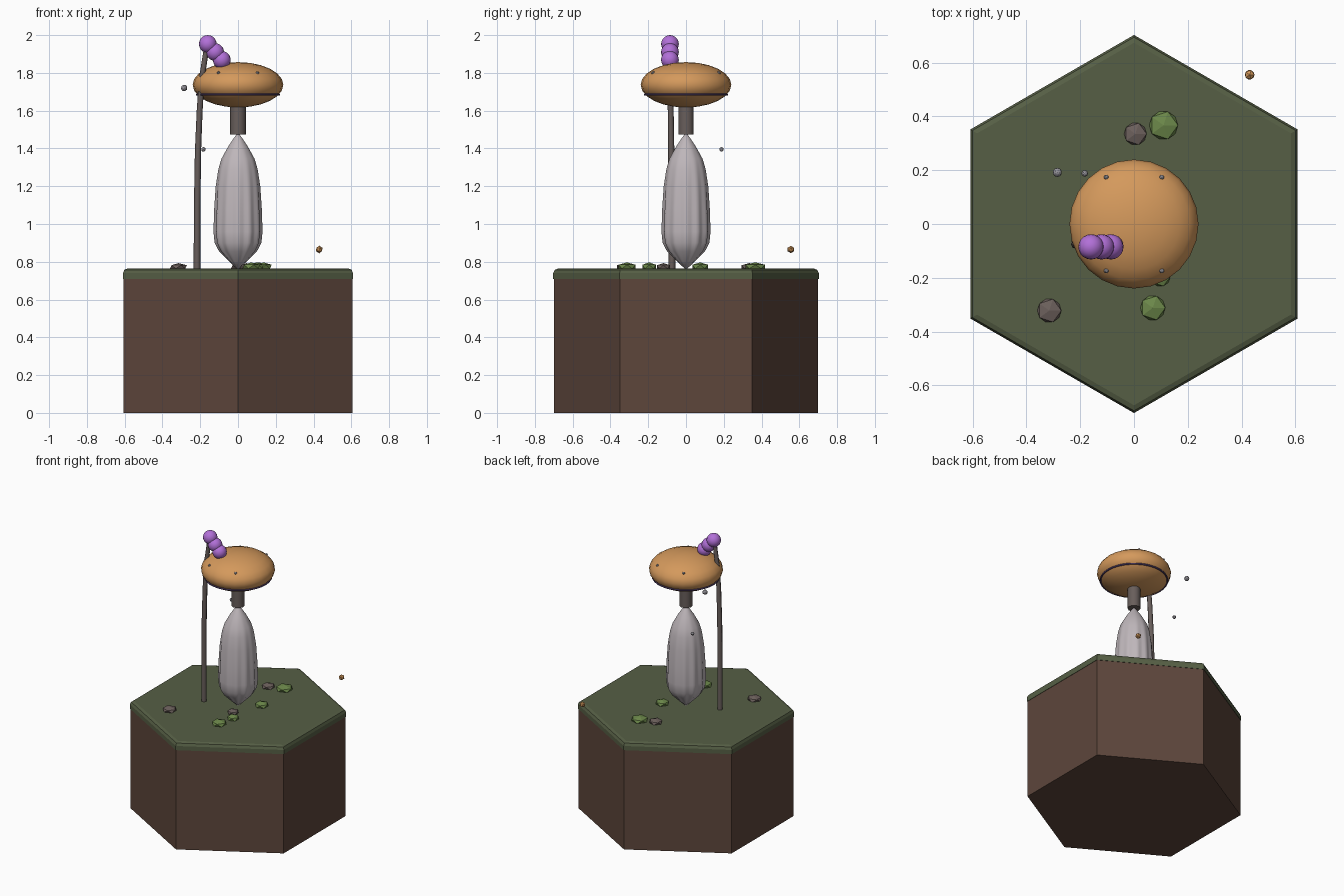
import bpy, bmesh, math
from mathutils import Vector

if "Cube" in bpy.data.objects:
    bpy.data.objects.remove(bpy.data.objects["Cube"])

def mat(name, rgb):
    m = bpy.data.materials.new(name)
    lin = [(c / 255 / 12.92) if c < 11 else ((c / 255 + 0.055) / 1.055) ** 2.4 for c in rgb]
    m.diffuse_color = (*lin, 1)
    m.use_nodes = True
    m.node_tree.nodes["Principled BSDF"].inputs["Base Color"].default_value = m.diffuse_color
    return m

SOIL = mat("soil_brown", (93, 70, 59))
GRASS = mat("grass_green", (86, 95, 69))
CLOTH = mat("pale_cloth", (190, 182, 186))
CAP = mat("cap_orange", (212, 153, 92))
WOOD = mat("grey_wood", (104, 94, 91))
PURPLE = mat("bead_purple", (178, 112, 216))
STONE = mat("stone_grey", (108, 96, 92))
MOSS = mat("moss_green", (108, 136, 74))
PALE = mat("pale_grey", (150, 148, 155))
TRIM = mat("trim_purple", (90, 70, 115))

def finish(bm, name, material, smooth=None):
    bmesh.ops.recalc_face_normals(bm, faces=bm.faces)
    me = bpy.data.meshes.new(name)
    bm.to_mesh(me)
    bm.free()
    me.materials.append(material)
    ob = bpy.data.objects.new(name, me)
    bpy.context.collection.objects.link(ob)
    if smooth:
        bpy.ops.object.select_all(action='DESELECT')
        ob.select_set(True)
        bpy.context.view_layer.objects.active = ob
        bpy.ops.object.shade_smooth_by_angle(angle=math.radians(smooth))
    return ob

def ball(name, material, loc, size, sub=0, seg=24, smooth=None):
    """Ellipsoid: icosphere when sub is set, otherwise a UV sphere."""
    bm = bmesh.new()
    if sub:
        bmesh.ops.create_icosphere(bm, subdivisions=sub, radius=1)
    else:
        bmesh.ops.create_uvsphere(bm, u_segments=seg, v_segments=seg // 2, radius=1)
    bmesh.ops.scale(bm, vec=size, verts=bm.verts)
    bmesh.ops.translate(bm, vec=loc, verts=bm.verts)
    return finish(bm, name, material, smooth)

def prism(name, material, sides, radius, z0, z1, turn=0, smooth=None, bevel=0):
    bm = bmesh.new()
    ring = [(radius * math.cos(turn + i * math.tau / sides),
             radius * math.sin(turn + i * math.tau / sides)) for i in range(sides)]
    face = bm.faces.new([bm.verts.new((x, y, z0)) for x, y in ring])
    ext = bmesh.ops.extrude_face_region(bm, geom=[face], use_keep_orig=True)
    top = [v for v in ext["geom"] if isinstance(v, bmesh.types.BMVert)]
    bmesh.ops.translate(bm, vec=(0, 0, z1 - z0), verts=top)
    if bevel:
        edges = [e for e in bm.edges if all(v.co.z > z1 - 1e-4 for v in e.verts)]
        bmesh.ops.bevel(bm, geom=edges, offset=bevel, segments=2, profile=0.5, affect='EDGES')
    return finish(bm, name, material, smooth)

# Hexagonal earth block with a turf slab
prism("earth_block", SOIL, 6, 0.70, 0.0, 0.72, math.pi / 6)
prism("turf", GRASS, 6, 0.703, 0.71, 0.765, math.pi / 6, bevel=0.025)

# Gathered cloth body: lathe with soft pleats
profile = [(0.008, 0.765), (0.045, 0.80), (0.10, 0.855), (0.124, 0.90), (0.13, 0.96), (0.126, 1.08),
           (0.118, 1.20), (0.104, 1.29), (0.088, 1.345), (0.052, 1.41), (0.022, 1.455), (0.008, 1.475)]
bm = bmesh.new()
SEG = 60
rows = []
for r, z in profile:
    pleat = 0.035 * min(1, max(0, (1.40 - z) / 0.3))
    row = []
    for i in range(SEG):
        a = i * math.tau / SEG
        rr = r * (1 - pleat + pleat * math.cos(12 * a))
        row.append(bm.verts.new((rr * math.cos(a), rr * math.sin(a), z)))
    rows.append(row)
for lo, hi in zip(rows, rows[1:]):
    for i in range(SEG):
        j = (i + 1) % SEG
        bm.faces.new((lo[i], lo[j], hi[j], hi[i]))
bm.faces.new(rows[0])
bm.faces.new(rows[-1])
finish(bm, "cloth_body", CLOTH, 60)

# Neck, cap and cap trim
prism("neck", WOOD, 10, 0.042, 1.475, 1.66, smooth=40)
ball("cap", CAP, (0, 0, 1.737), (0.24, 0.24, 0.12), smooth=60)
bpy.ops.mesh.primitive_torus_add(major_radius=0.217, minor_radius=0.006, major_segments=32,
                                 minor_segments=6, location=(0, 0, 1.685))
trim = bpy.context.object
trim.name = "cap_trim"
trim.data.materials.append(TRIM)
bpy.ops.object.shade_smooth_by_angle()
for sx in (-1, 1):
    for sy in (-1, 1):
        ball("cap_spot", PALE, (sx * 0.103, sy * 0.174, 1.80), (0.009,) * 3, sub=2)

# Bent staff behind the cap edge
path = [(-0.217, -0.074, 0.76), (-0.216, -0.075, 1.10), (-0.212, -0.078, 1.38),
        (-0.203, -0.081, 1.60), (-0.192, -0.083, 1.77), (-0.165, -0.085, 1.94)]
bm = bmesh.new()
rows = []
for k, p in enumerate(path):
    t = (Vector(path[min(k + 1, 5)]) - Vector(path[max(k - 1, 0)])).normalized()
    side = Vector((0, 1, 0)).cross(t).normalized()
    up = t.cross(side)
    rad = 0.018 - 0.0008 * k
    rows.append([bm.verts.new(Vector(p) + rad * (side * math.cos(i * math.tau / 8) + up * math.sin(i * math.tau / 8)))
                 for i in range(8)])
for lo, hi in zip(rows, rows[1:]):
    for i in range(8):
        j = (i + 1) % 8
        bm.faces.new((lo[i], lo[j], hi[j], hi[i]))
bm.faces.new(rows[0])
bm.faces.new(rows[-1])
finish(bm, "staff", WOOD, 60)

# Beads at the staff tip
for x, z in ((-0.16, 1.953), (-0.121, 1.91), (-0.086, 1.869)):
    ball("bead", PURPLE, (x, -0.085, z), (0.047,) * 3, seg=20, smooth=60)

# Stones and moss clumps on the turf
for x, y, r in ((0.005, 0.335, 0.047), (-0.315, -0.322, 0.05), (0.045, -0.12, 0.04)):
    ball("stone", STONE, (x, y, 0.773), (r, r, 0.02), sub=1)
for x, y, r in ((0.11, 0.367, 0.06), (0.07, -0.312, 0.052), (0.098, -0.195, 0.042), (0.135, 0.075, 0.048)):
    ball("moss_clump", MOSS, (x, y, 0.774), (r, r, 0.023), sub=1)

# Floating specks
ball("amber_speck", CAP, (0.43, 0.555, 0.865), (0.02,) * 3, sub=1)
ball("grey_speck", PALE, (-0.285, 0.192, 1.72), (0.017,) * 3, sub=2)
ball("grey_speck", PALE, (-0.183, 0.188, 1.395), (0.012,) * 3, sub=2)
